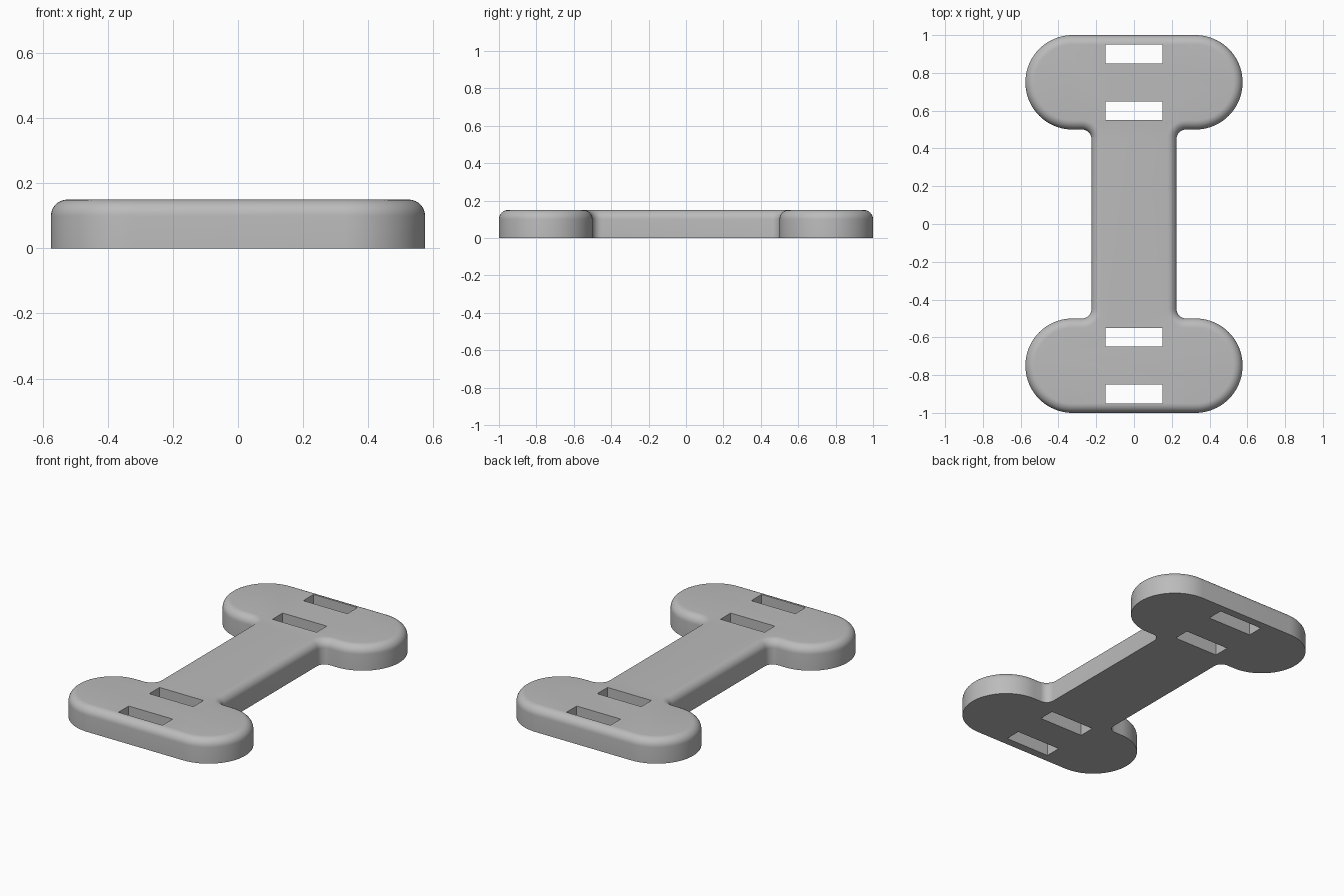
import bpy, bmesh, math

if "Cube" in bpy.data.objects:
    bpy.data.objects.remove(bpy.data.objects["Cube"])

HEIGHT, ROUND = 0.15, 0.05

grey = bpy.data.materials.new("light grey")
grey.diffuse_color = (0.5, 0.5, 0.5, 1)
grey.use_nodes = True
grey.node_tree.nodes["Principled BSDF"].inputs["Base Color"].default_value = grey.diffuse_color


def arc(cx, cy, r, a0, a1, n):
    return [(cx + r * math.cos(math.radians(a0 + (a1 - a0) * i / n)),
             cy + r * math.sin(math.radians(a0 + (a1 - a0) * i / n)))
            for i in range(n + 1)]


def outline(d):
    """Bone-shaped outline, moved inward by d, counter-clockwise."""
    q = arc(0.275, 0.45, 0.05 + d, 180, 90, 8)            # inner fillet
    q += arc(0.325, 0.75, 0.25 - d, -90, 90, 40)          # round lobe
    half = [(x, -y) for x, y in reversed(q)] + q          # right side
    return half + [(-x, -y) for x, y in half]


# Plate: stacked outlines form the wall and the rounded top edge
bm = bmesh.new()
levels = [(0, 0)]
for i in range(9):
    a = math.pi / 2 * i / 8
    levels.append((ROUND * (1 - math.cos(a)), HEIGHT - ROUND + ROUND * math.sin(a)))
rings = [[bm.verts.new((x, y, z)) for x, y in outline(d)] for d, z in levels]
n = len(rings[0])
for lo, hi in zip(rings, rings[1:]):
    for i in range(n):
        j = (i + 1) % n
        bm.faces.new((lo[i], lo[j], hi[j], hi[i]))
bm.faces.new(rings[0][::-1])
bm.faces.new(rings[-1])
bmesh.ops.recalc_face_normals(bm, faces=bm.faces)
mesh = bpy.data.meshes.new("bone_plate")
bm.to_mesh(mesh)
bm.free()
plate = bpy.data.objects.new("bone_plate", mesh)
bpy.context.collection.objects.link(plate)
mesh.materials.append(grey)

# Four strap slots cut right through
for k, y in enumerate((-0.9, -0.6, 0.6, 0.9)):
    bpy.ops.mesh.primitive_cube_add(size=1, location=(0, y, HEIGHT / 2))
    cutter = bpy.context.object
    cutter.name = f"slot_cutter_{k + 1}"
    cutter.scale = (0.3, 0.0995, 0.4)
    cutter.data.materials.append(grey)
    cutter.hide_render = True
    cutter.hide_set(True)
    cut = plate.modifiers.new(f"slot_{k + 1}", 'BOOLEAN')
    cut.operation, cut.solver, cut.object = 'DIFFERENCE', 'EXACT', cutter

# Apply the cuts, remove cutters, then smooth the rounded edge only
bpy.ops.object.select_all(action='DESELECT')
plate.select_set(True)
bpy.context.view_layer.objects.active = plate
for m in list(plate.modifiers):
    cutter = m.object
    bpy.ops.object.modifier_apply(modifier=m.name)
    bpy.data.objects.remove(cutter)
bpy.ops.object.shade_smooth_by_angle(angle=math.radians(30))
